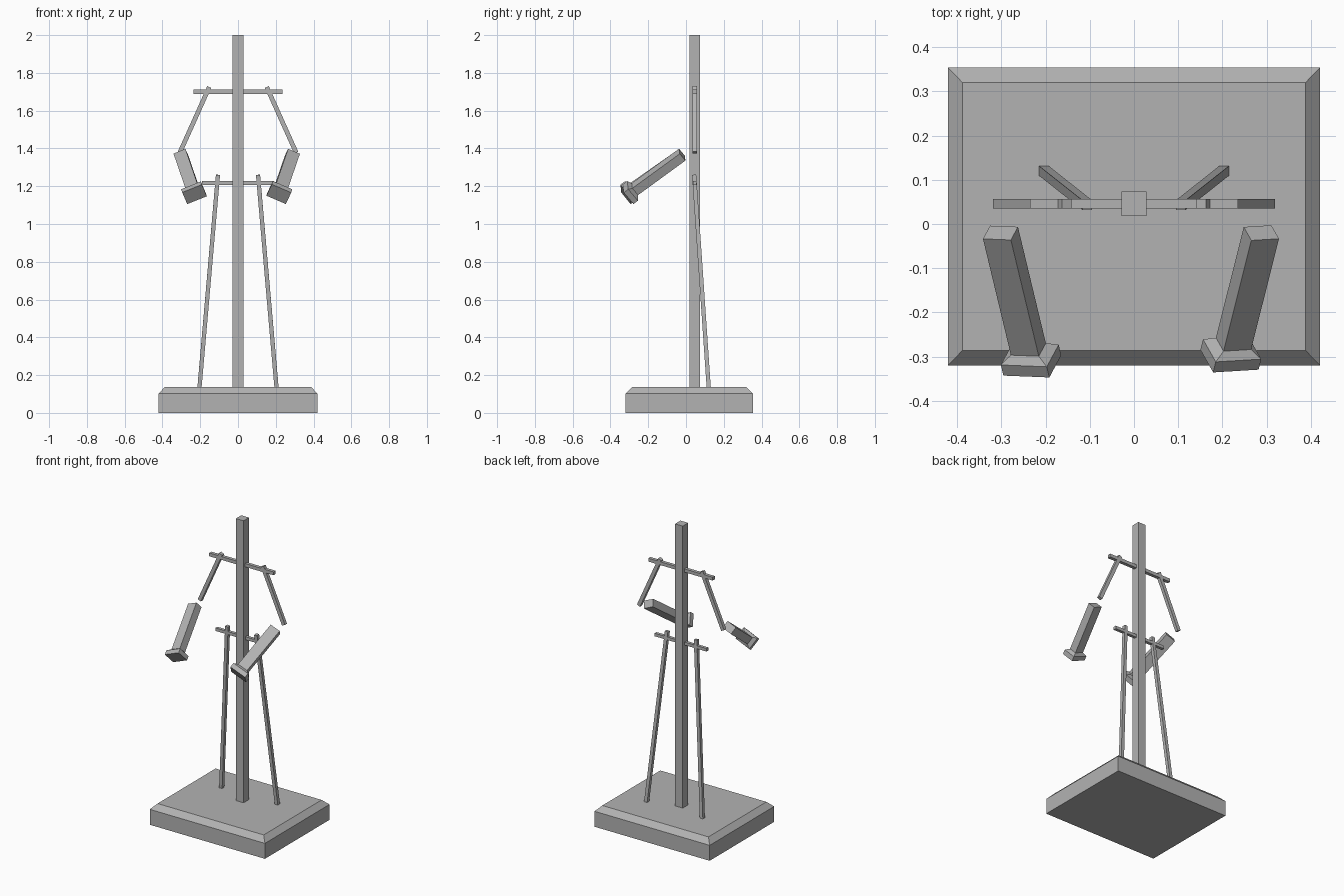
import bpy, bmesh
from mathutils import Vector, Matrix

cube = bpy.data.objects.get("Cube")
if cube:
    bpy.data.objects.remove(cube, do_unlink=True)

grey = bpy.data.materials.new("plain_grey")
grey.use_nodes = True
colour = (0.45, 0.45, 0.45, 1)
grey.diffuse_color = colour
grey.node_tree.nodes["Principled BSDF"].inputs["Base Color"].default_value = colour


def loft(name, start, end, across, sections):
    """Rectangular sections (distance from start, width, depth) joined along an axis."""
    start, end = Vector(start), Vector(end)
    axis = (end - start).normalized()
    across = Vector(across)
    u = (across - axis * across.dot(axis)).normalized()
    v = axis.cross(u)
    bm = bmesh.new()
    rings = []
    for dist, width, depth in sections:
        centre = start + axis * dist
        rings.append([bm.verts.new(centre + u * sx * width / 2 + v * sy * depth / 2)
                      for sx, sy in ((-1, -1), (1, -1), (1, 1), (-1, 1))])
    for low, high in zip(rings, rings[1:]):
        for i in range(4):
            j = (i + 1) % 4
            bm.faces.new((low[i], low[j], high[j], high[i]))
    bm.faces.new(rings[0][::-1])
    bm.faces.new(rings[-1])
    bmesh.ops.recalc_face_normals(bm, faces=bm.faces)
    mesh = bpy.data.meshes.new(name)
    bm.to_mesh(mesh)
    bm.free()
    mesh.materials.append(grey)
    obj = bpy.data.objects.new(name, mesh)
    bpy.context.collection.objects.link(obj)
    return obj


def bar(name, start, end, width, depth, across=(1, 0, 0)):
    length = (Vector(end) - Vector(start)).length
    return loft(name, start, end, across, [(0, width, depth), (length, width, depth)])


# Base with a chamfered upper edge
loft("base", (0, 0.017, 0), (0, 0.017, 1), (1, 0, 0),
     [(0, 0.842, 0.674), (0.102, 0.842, 0.674), (0.136, 0.776, 0.606)])

# Central post and cross bars
Y = 0.046
bar("post", (0, Y, 0.12), (0, Y, 2), 0.056, 0.056)
bar("shoulder_bar", (-0.235, Y, 1.7), (0.235, Y, 1.7), 0.022, 0.022, (0, 1, 0))
bar("hip_bar", (-0.19, Y, 1.217), (0.19, Y, 1.217), 0.02, 0.02, (0, 1, 0))

# Thin limb rods
for side, s in (("left", 1), ("right", -1)):
    bar(side + "_leg_rod", (s * 0.106, 0.043, 1.26), (s * 0.206, 0.122, 0.11), 0.022, 0.022)
    bar(side + "_upper_arm_rod", (s * 0.152, Y, 1.725), (s * 0.308, Y, 1.378), 0.024, 0.022)


# Forearms ending in flared cuffs
def forearm(side, elbow, hand, across):
    n = (Vector(hand) - Vector(elbow)).length
    loft(side + "_forearm", elbow, hand, across,
         [(0, 0.068, 0.05), (n - 0.046, 0.068, 0.05),
          (n - 0.03, 0.112, 0.084), (n, 0.112, 0.084)])


forearm("left", (0.288, -0.02, 1.367), (0.216, -0.307, 1.158), (0.1, 0.007, -0.042))
forearm("right", (-0.302, -0.02, 1.367), (-0.23, -0.32, 1.157), (0.106, -0.011, 0.037))
